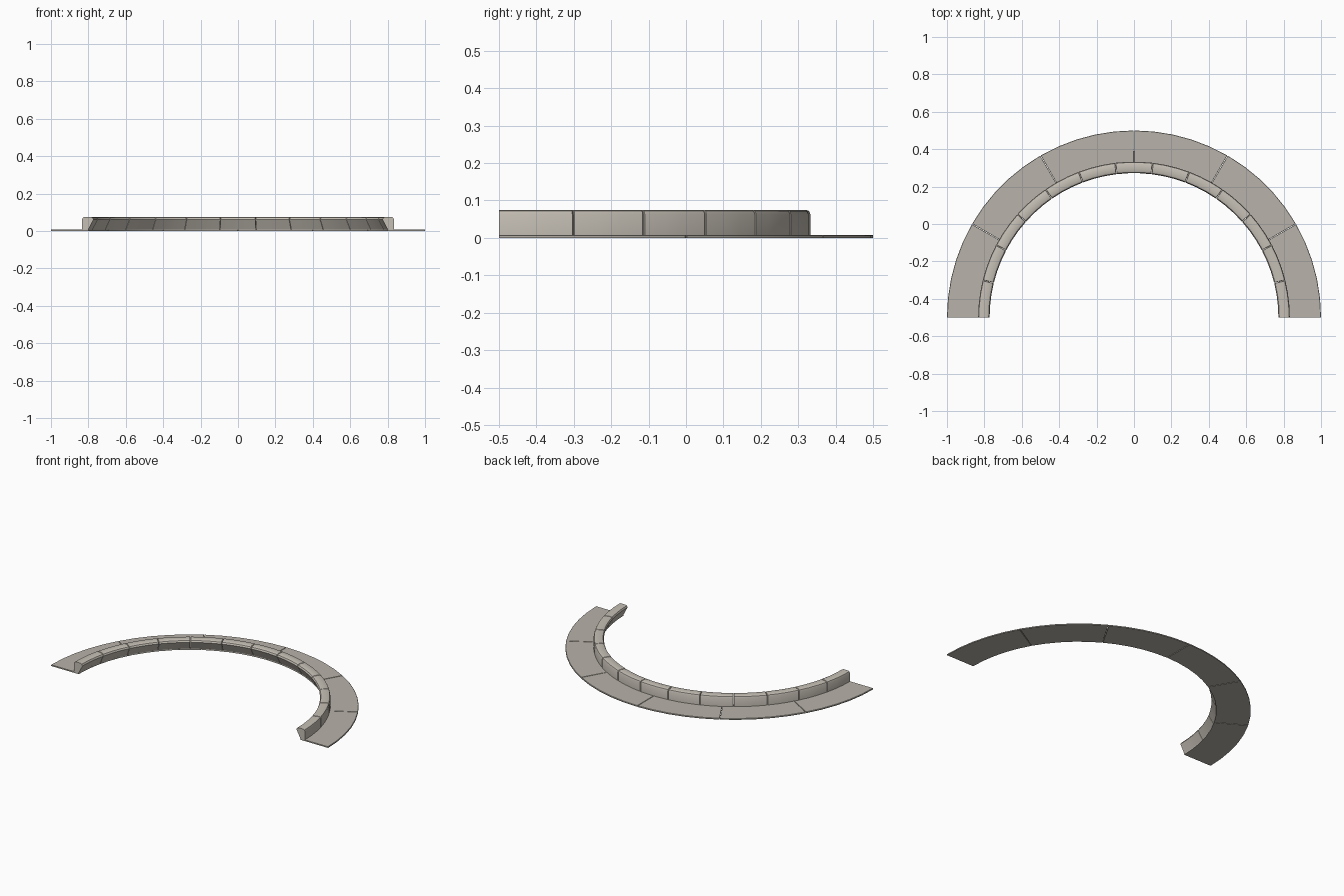
import bpy, bmesh
from math import cos, sin, pi

if "Cube" in bpy.data.objects:
    bpy.data.objects.remove(bpy.data.objects["Cube"])

CENTRE_Y = -0.5


def material(name, rgb):
    m = bpy.data.materials.new(name)
    m.diffuse_color = (*rgb, 1.0)
    m.use_nodes = True
    m.node_tree.nodes["Principled BSDF"].inputs["Base Color"].default_value = m.diffuse_color
    return m


def arc_block(name, profile, a0, a1, steps, cham0, cham1, inset, mat):
    """Sweep a (radius, z) profile along an arc, with chamfered joint ends."""
    rs, zs = [p[0] for p in profile], [p[1] for p in profile]
    cr, cz = sum(rs) / len(rs), (min(zs) + max(zs)) / 2
    kr = 1 - 2 * inset / (max(rs) - min(rs))
    kz = 1 - 2 * inset / (max(zs) - min(zs))
    small = [(cr + (r - cr) * kr, cz + (z - cz) * kz) for r, z in profile]

    # list of (angle, section)
    secs = []
    b0, b1 = a0 + (inset / cr if cham0 else 0), a1 - (inset / cr if cham1 else 0)
    if cham0:
        secs.append((a0, small))
    secs += [(b0 + (b1 - b0) * i / steps, profile) for i in range(steps + 1)]
    if cham1:
        secs.append((a1, small))

    bm = bmesh.new()
    rings = [[bm.verts.new((r * cos(a), CENTRE_Y + r * sin(a), z)) for r, z in s]
             for a, s in secs]
    n = len(profile)
    for p, q in zip(rings, rings[1:]):
        for i in range(n):
            j = (i + 1) % n
            bm.faces.new((p[i], p[j], q[j], q[i]))
    bm.faces.new(rings[0])
    bm.faces.new(rings[-1])
    bmesh.ops.recalc_face_normals(bm, faces=bm.faces[:])
    me = bpy.data.meshes.new(name)
    bm.to_mesh(me)
    bm.free()
    me.materials.append(mat)
    ob = bpy.data.objects.new(name, me)
    bpy.context.collection.objects.link(ob)
    bpy.ops.object.select_all(action='DESELECT')
    ob.select_set(True)
    bpy.context.view_layer.objects.active = ob
    bpy.ops.object.shade_smooth_by_angle(angle=pi / 6)


def half_ring(name, profile, count, steps, gap, inset, mat):
    """Fill 180 degrees with equal blocks separated by narrow joints."""
    for i in range(count):
        first, last = i == 0, i == count - 1
        a0 = pi * i / count + (0 if first else gap / 2)
        a1 = pi * (i + 1) / count - (0 if last else gap / 2)
        arc_block(f"{name}_{i + 1}", profile, a0, a1, steps,
                  not first, not last, inset, mat)


paving = material("paving_stone", (0.48, 0.45, 0.40))
kerb = material("kerb_stone", (0.56, 0.52, 0.46))

# thin paving slabs, running under the kerb
half_ring("paving_slab", [(0.80, 0.0), (1.0, 0.0), (1.0, 0.006),
                          (0.998, 0.008), (0.80, 0.008)],
          6, 5, 0.003, 0.001, paving)

# kerb stones: upright outer face, inner face overhanging, rounded top edges
half_ring("kerb_stone", [(0.802, 0.004), (0.833, 0.004), (0.833, 0.063),
                         (0.8295, 0.0715), (0.821, 0.075), (0.787, 0.075),
                         (0.777, 0.071), (0.772, 0.061)],
          13, 3, 0.003, 0.0018, kerb)
